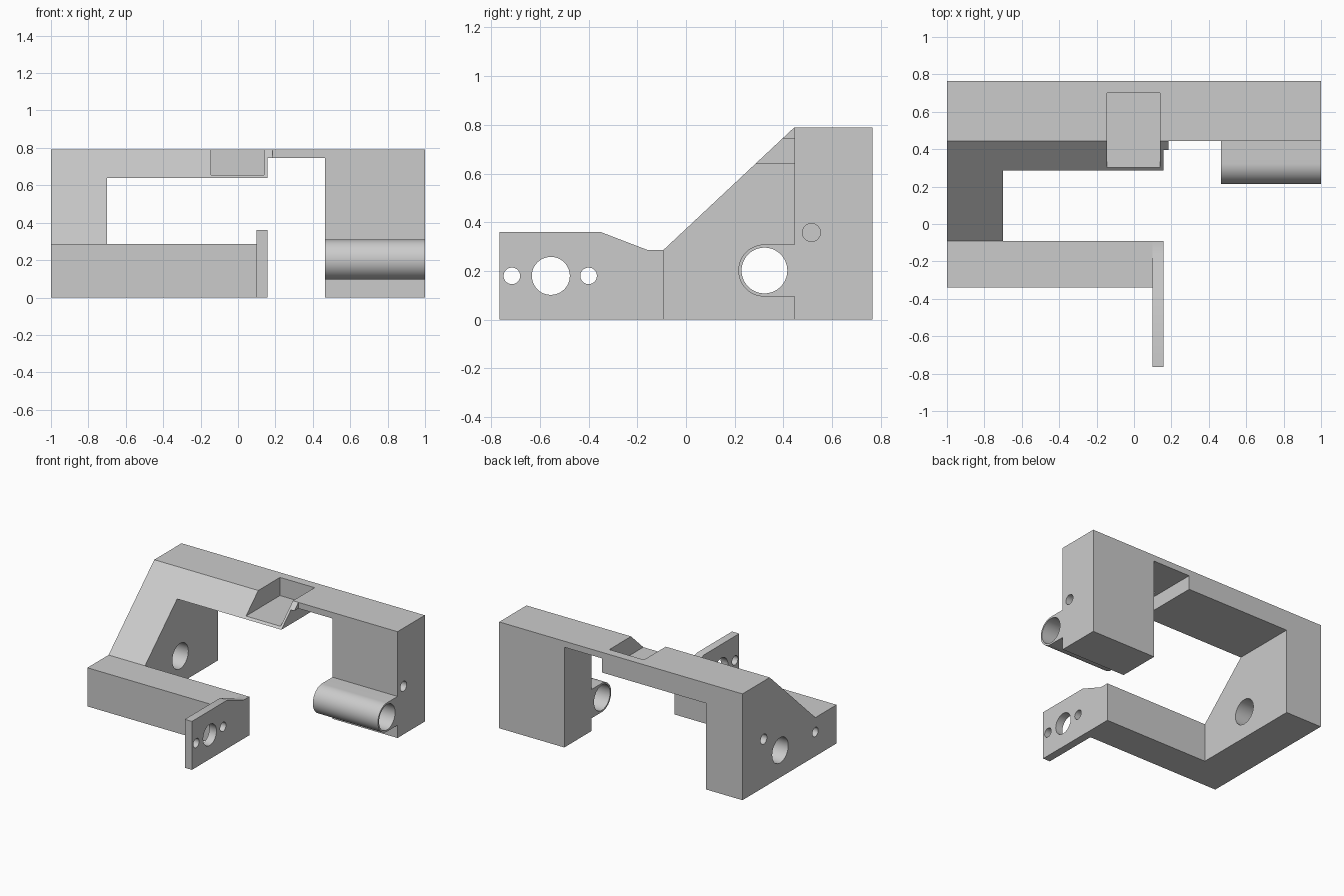
import bpy, bmesh, math

if "Cube" in bpy.data.objects:
    bpy.data.objects.remove(bpy.data.objects["Cube"], do_unlink=True)

grey = bpy.data.materials.new("plain_grey")
grey.use_nodes = True
grey.diffuse_color = (0.6, 0.6, 0.6, 1)
grey.node_tree.nodes["Principled BSDF"].inputs["Base Color"].default_value = (0.6, 0.6, 0.6, 1)


def prism(name, profile, x0, x1):
    """Extrude a (y, z) profile along x."""
    bm = bmesh.new()
    face = bm.faces.new([bm.verts.new((x0, y, z)) for y, z in profile])
    moved = bmesh.ops.extrude_face_region(bm, geom=[face])["geom"]
    bmesh.ops.translate(bm, vec=(x1 - x0, 0, 0),
                        verts=[v for v in moved if isinstance(v, bmesh.types.BMVert)])
    bmesh.ops.recalc_face_normals(bm, faces=bm.faces)
    mesh = bpy.data.meshes.new(name)
    bm.to_mesh(mesh)
    bm.free()
    mesh.materials.append(grey)
    obj = bpy.data.objects.new(name, mesh)
    bpy.context.collection.objects.link(obj)
    return obj


def rect(y0, y1, z0, z1):
    return [(y0, z0), (y1, z0), (y1, z1), (y0, z1)]


def arc(y, z, r, start=0, end=360, steps=48):
    count = steps if end - start == 360 else steps + 1
    angles = [math.radians(start + (end - start) * i / steps) for i in range(count)]
    return [(y + r * math.cos(a), z + r * math.sin(a)) for a in angles]


def cut(obj, profile, x0, x1):
    """Subtract an x-aligned prism and bake the result."""
    cutter = prism("cutter", profile, x0, x1)
    cutter.hide_render = True
    mod = obj.modifiers.new("cut", 'BOOLEAN')
    mod.operation, mod.solver, mod.object = 'DIFFERENCE', 'EXACT', cutter
    bpy.context.view_layer.update()
    graph = bpy.context.evaluated_depsgraph_get()
    result = bpy.data.meshes.new_from_object(obj.evaluated_get(graph))
    obj.modifiers.clear()
    obj.data = result
    bpy.data.objects.remove(cutter, do_unlink=True)


def smooth(obj):
    bpy.ops.object.select_all(action='DESELECT')
    obj.select_set(True)
    bpy.context.view_layer.objects.active = obj
    bpy.ops.object.shade_smooth_by_angle(angle=math.radians(30))


BACK, RIDGE, TOP = 0.765, 0.445, 0.79
ARM_FRONT, ARM_BACK, ARM_TOP = -0.34, -0.092, 0.287
BORE = (0.322, 0.202)


def slope_y(z):
    """Depth of the sloping front at a given height."""
    return ARM_BACK + (z - ARM_TOP) / (TOP - ARM_TOP) * (RIDGE - ARM_BACK)


# Side leg with sloping front, a through bore and two blind holes
leg = prism("side_leg", [(BACK, 0), (BACK, TOP), (RIDGE, TOP), (ARM_BACK, ARM_TOP),
                         (ARM_FRONT, ARM_TOP), (ARM_FRONT, 0)], -1, -0.7)
cut(leg, arc(*BORE, 0.094), -1.1, -0.6)
cut(leg, arc(0.515, 0.358, 0.037), -1.1, -0.8)
cut(leg, arc(-0.09, 0.18, 0.034), -1.1, -0.8)

# Top beam with an open pocket in its sloping front
beam = prism("top_beam", [(BACK, TOP), (RIDGE, TOP), (slope_y(0.64), 0.64), (BACK, 0.64)],
             -0.7, 0.157)
cut(beam, rect(0.2, 0.70, 0.655, 0.9), -0.145, 0.14)

# Thin bridge and the small gusset beside the pocket
prism("thin_bridge", rect(RIDGE, BACK, 0.745, TOP), 0.157, 0.465)
prism("bridge_gusset", [(RIDGE, TOP), (slope_y(0.745), 0.745), (RIDGE, 0.745)], 0.157, 0.185)

# End block with a blind hole in its outer face
block = prism("end_block", rect(RIDGE, BACK, 0, TOP), 0.465, 1)
cut(block, arc(0.515, 0.358, 0.037), 0.8, 1.1)

# Rounded sleeve on the block, bored through
sleeve = prism("bored_sleeve", [(RIDGE, BORE[1] + 0.107)] + arc(*BORE, 0.107, 90, 270)
               + [(RIDGE, BORE[1] - 0.107)], 0.465, 1)
cut(sleeve, arc(*BORE, 0.094), 0.3, 1.1)

# Lower front arm
prism("front_arm", rect(ARM_FRONT, ARM_BACK, 0, ARM_TOP), -0.7, 0.098)

# Mounting plate at the arm's end with three holes
plate = prism("mounting_plate", [(-0.765, 0), (-0.765, 0.36), (-0.35, 0.36), (-0.16, ARM_TOP),
                                 (ARM_BACK, ARM_TOP), (ARM_BACK, 0)], 0.098, 0.157)
for y, r in ((-0.715, 0.034), (-0.555, 0.078), (-0.40, 0.034)):
    cut(plate, arc(y, 0.18, r), 0, 0.3)

for part in (leg, block, sleeve, plate):
    smooth(part)
